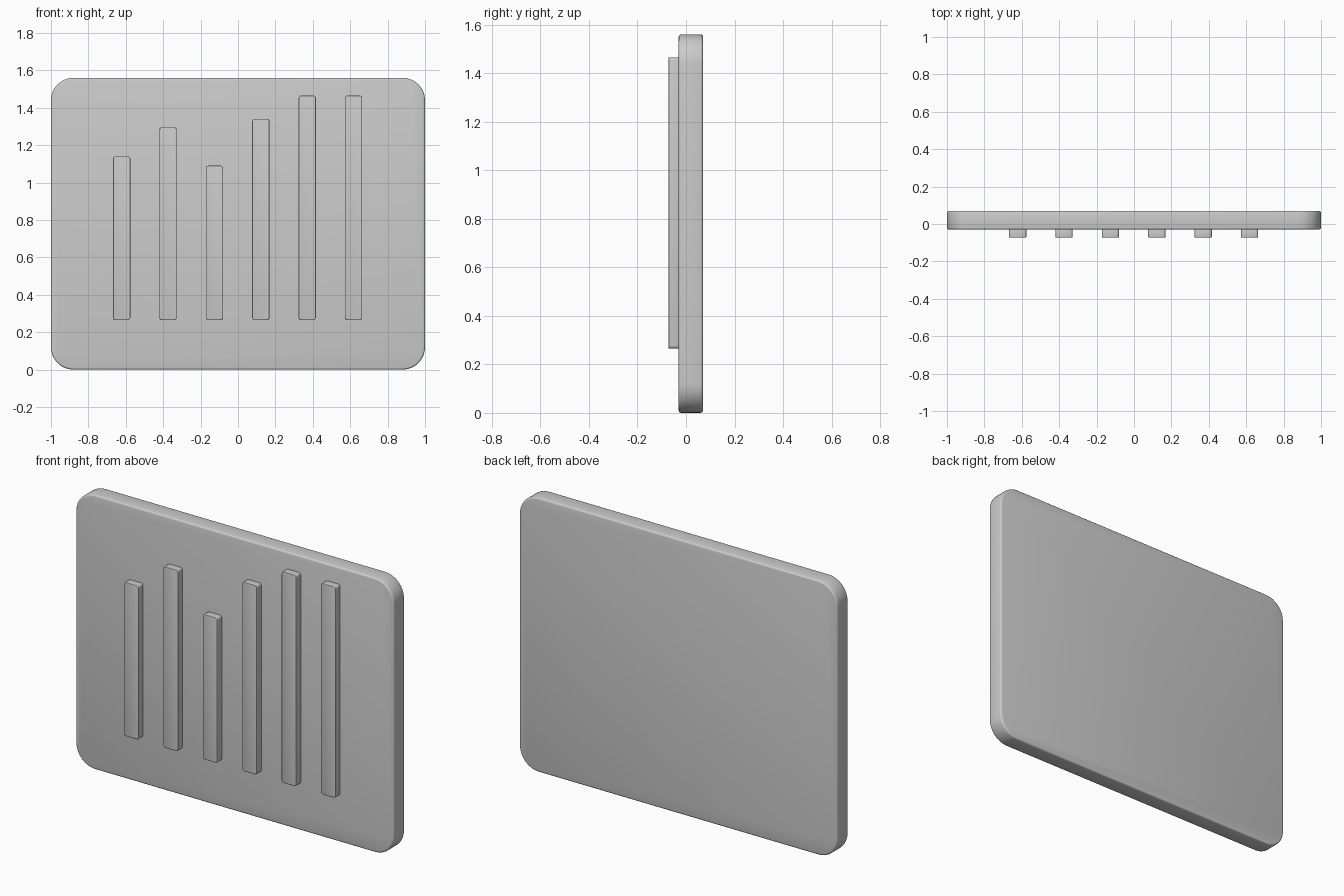
import bpy
import bmesh

if "Cube" in bpy.data.objects:
    bpy.data.objects.remove(bpy.data.objects["Cube"])


def rounded_slab(name, x, y, z, radius, segments, rim, angle):
    """Box between the (min, max) pairs with rounded front-view corners and a softened rim."""
    bm = bmesh.new()
    bmesh.ops.create_cube(bm, size=1)
    for v in bm.verts:
        v.co = [lo + (c + 0.5) * (hi - lo) for c, (lo, hi) in zip(v.co, (x, y, z))]
    # round the four corners that run front to back
    depth_edges = [e for e in bm.edges if abs(e.verts[0].co.y - e.verts[1].co.y) > 1e-5]
    bmesh.ops.bevel(bm, geom=depth_edges, offset=radius, segments=segments,
                    profile=0.5, affect='EDGES')
    # soften the front and back outlines
    if rim:
        outline = [e for e in bm.edges if abs(e.verts[0].co.y - e.verts[1].co.y) < 1e-5]
        bmesh.ops.bevel(bm, geom=outline, offset=rim, segments=3, profile=0.5, affect='EDGES')
    bmesh.ops.recalc_face_normals(bm, faces=bm.faces)
    mesh = bpy.data.meshes.new(name)
    bm.to_mesh(mesh)
    bm.free()
    obj = bpy.data.objects.new(name, mesh)
    bpy.context.collection.objects.link(obj)
    bpy.ops.object.select_all(action='DESELECT')
    obj.select_set(True)
    bpy.context.view_layer.objects.active = obj
    bpy.ops.object.shade_smooth_by_angle(angle=angle)
    return obj


# Backing panel
rounded_slab("panel", (-1, 1), (-0.03, 0.07), (0, 1.56), 0.12, 8, 0.01, 1.0)

# Row of raised bars sharing one baseline, each with its own height
BAR_TOPS = (1.14, 1.295, 1.09, 1.34, 1.465, 1.465)
for i, top in enumerate(BAR_TOPS):
    cx = -0.622 + i * 0.248
    rounded_slab(f"bar_{i + 1}", (cx - 0.046, cx + 0.046), (-0.072, -0.028),
                 (0.265, top), 0.012, 3, 0.003, 0.6)
